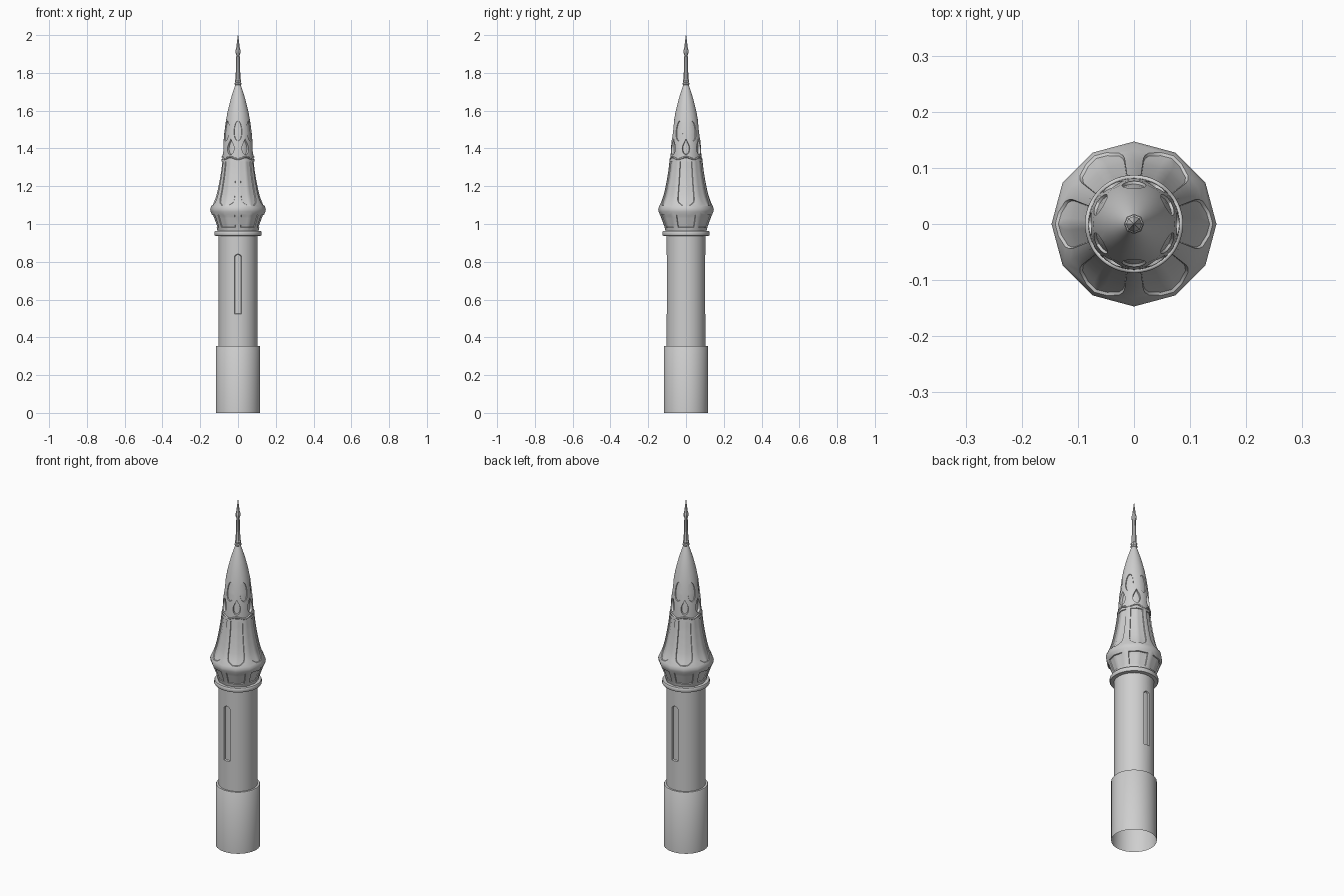
import bpy, bmesh
from math import sin, cos, pi, radians, sqrt, tau

cube = bpy.data.objects.get("Cube")
if cube:
    bpy.data.objects.remove(cube)

stone = bpy.data.materials.new("pale grey stone")
stone.use_nodes = True
STONE = (0.62, 0.62, 0.62, 1)
stone.diffuse_color = STONE
stone.node_tree.nodes["Principled BSDF"].inputs["Base Color"].default_value = STONE


def add_object(name, bm):
    bmesh.ops.recalc_face_normals(bm, faces=bm.faces[:])
    mesh = bpy.data.meshes.new(name)
    bm.to_mesh(mesh)
    bm.free()
    mesh.materials.append(stone)
    obj = bpy.data.objects.new(name, mesh)
    bpy.context.collection.objects.link(obj)
    return obj


def lathe(name, profile, sides, cap_bottom=True, cap_top=True):
    """Turn (radius, height) points into a round or polygonal body."""
    bm = bmesh.new()
    rings = [[bm.verts.new((r * cos(tau * i / sides), r * sin(tau * i / sides), z))
              for i in range(sides)] for r, z in profile]
    for low, high in zip(rings, rings[1:]):
        for i in range(sides):
            j = (i + 1) % sides
            bm.faces.new((low[i], low[j], high[j], high[i]))
    if cap_bottom:
        bm.faces.new(rings[0])
    if cap_top:
        bm.faces.new(rings[-1])
    return add_object(name, bm)


def radius_at(profile, z):
    for (r0, z0), (r1, z1) in zip(profile, profile[1:]):
        if z0 <= z <= z1:
            return r0 + (r1 - r0) * (z - z0) / (z1 - z0)
    return profile[-1][0]


def recess(bm, profile, sides, centre, low, high, width, depth, inset, rows=16, cols=8):
    """Closed cutter that follows the wall; width(t) is the half angle at height t."""
    step = tau / sides

    def sheet(offset, shrink, slim):
        grid = []
        for i in range(rows + 1):
            t = i / rows
            z = low + shrink + (high - low - 2 * shrink) * t
            half = max(width(t) * slim, 0.012)
            row = []
            for j in range(cols + 1):
                a = centre + half * (2 * j / cols - 1)
                flat = cos(step / 2) / cos(a % step - step / 2)
                r = radius_at(profile, z) * flat + offset
                row.append(bm.verts.new((r * cos(a), r * sin(a), z)))
            grid.append(row)
        return grid

    def rim(g):
        return (g[0] + [r[-1] for r in g[1:]] + g[-1][-2::-1]
                + [r[0] for r in g[-2:0:-1]])

    inner = sheet(-depth, inset, 1 - inset * 16)
    outer = sheet(0.012, 0, 1)
    for g in (inner, outer):
        for a, b in zip(g, g[1:]):
            for j in range(cols):
                bm.faces.new((a[j], a[j + 1], b[j + 1], b[j]))
    p, q = rim(inner), rim(outer)
    for i in range(len(p)):
        j = (i + 1) % len(p)
        bm.faces.new((p[i], p[j], q[j], q[i]))


def carve(body, bm):
    cutter = add_object("recess_cutter", bm)
    cutter.hide_render = True
    mod = body.modifiers.new("recesses", "BOOLEAN")
    mod.operation, mod.solver, mod.object = "DIFFERENCE", "EXACT", cutter
    bpy.context.view_layer.objects.active = body
    bpy.ops.object.modifier_apply(modifier=mod.name)
    bpy.data.objects.remove(cutter)


# Outlines of the recesses, as half angles along their height
def panel_shape(t):
    return radians(23) * (sqrt(1 - (1 - t / 0.2) ** 2) * 0.6 + 0.4 if t < 0.2 else 1)


def oval_shape(t):
    return radians(18) * sqrt(max(0, 1 - (2 * t - 1) ** 2))


def drop_shape(t):
    return radians(15) * (sqrt(max(0, 1 - (1 - t / 0.4) ** 2)) if t < 0.4
                          else cos((t - 0.4) / 0.6 * pi / 2) ** 1.2)


def slit_shape(t):
    return 0.2 * (1 if t < 0.94 else sqrt(max(0, 1 - ((t - 0.94) / 0.06) ** 2)))


# Plinth, open underneath
plinth = lathe("base_drum", [(0.117, 0), (0.117, 0.35), (0.114, 0.355), (0.1, 0.355)],
               64, False, False)

# Shaft with a tall slit on the front and the back
shaft_profile = [(0.103, 0.35), (0.103, 0.95)]
shaft = lathe("shaft", shaft_profile, 64)
cut = bmesh.new()
for angle in (-pi / 2, pi / 2):
    recess(cut, shaft_profile, 64, angle, 0.52, 0.845, slit_shape, 0.009, 0.006, 48)
carve(shaft, cut)

# Collar under the flare
collar = lathe("collar_ring", [(0.102, 0.936), (0.122, 0.938), (0.125, 0.943), (0.125, 0.957),
                               (0.122, 0.962), (0.1, 0.963)], 48)

# Twelve-sided flare and lower roof with six recessed panels each
roof_profile = [(0.108, 0.96), (0.114, 0.985), (0.132, 1.035), (0.145, 1.065), (0.147, 1.078),
                (0.143, 1.092), (0.131, 1.118), (0.121, 1.145), (0.112, 1.18),
                (0.102, 1.23), (0.093, 1.285), (0.086, 1.345)]
roof = lathe("flared_roof", roof_profile, 12)
cut = bmesh.new()
for k in range(6):
    angle = k * tau / 6
    recess(cut, roof_profile, 12, angle, 1.094, 1.335, panel_shape, 0.005, 0.005)
    recess(cut, roof_profile, 12, angle, 0.978, 1.052, lambda t: radians(24), 0.005, 0.005)
carve(roof, cut)

# Upper cone with six ovals and six teardrops
cone_profile = [(0.082, 1.335), (0.081, 1.37), (0.078, 1.42), (0.073, 1.48), (0.065, 1.54),
                (0.054, 1.6), (0.039, 1.66), (0.025, 1.705), (0.013, 1.74)]
cone = lathe("upper_cone", cone_profile, 48)
cut = bmesh.new()
for k in range(6):
    angle = k * tau / 6
    recess(cut, cone_profile, 48, angle + pi / 6, 1.435, 1.55, oval_shape, 0.005, 0.005)
    recess(cut, cone_profile, 48, angle, 1.365, 1.452, drop_shape, 0.012, 0.004)
carve(cone, cut)

# Scalloped moulding where the roof meets the cone
curve = bpy.data.curves.new("scalloped_moulding", "CURVE")
curve.dimensions = "3D"
curve.bevel_depth = 0.0045
curve.bevel_resolution = 2
line = curve.splines.new("POLY")
line.points.add(71)
line.use_cyclic_u = True
for i, point in enumerate(line.points):
    a = tau * i / 72
    point.co = (0.083 * cos(a), 0.083 * sin(a), 1.349 + 0.006 * cos(6 * a), 1)
curve.materials.append(stone)
moulding = bpy.data.objects.new("scalloped_moulding", curve)
bpy.context.collection.objects.link(moulding)

# Finial
finial = lathe("finial", [(0.013, 1.733), (0.018, 1.738), (0.018, 1.746), (0.014, 1.75),
                          (0.017, 1.755), (0.017, 1.761), (0.013, 1.766), (0.009, 1.895),
                          (0.014, 1.908), (0.014, 1.918), (0.009, 1.935), (0.001, 2.0)], 8)

# Smooth rounded walls, keep the cut edges crisp
bpy.ops.object.select_all(action="DESELECT")
for obj in (plinth, shaft, collar, roof, cone, finial):
    obj.select_set(True)
bpy.context.view_layer.objects.active = roof
bpy.ops.object.shade_smooth_by_angle(angle=radians(32))
